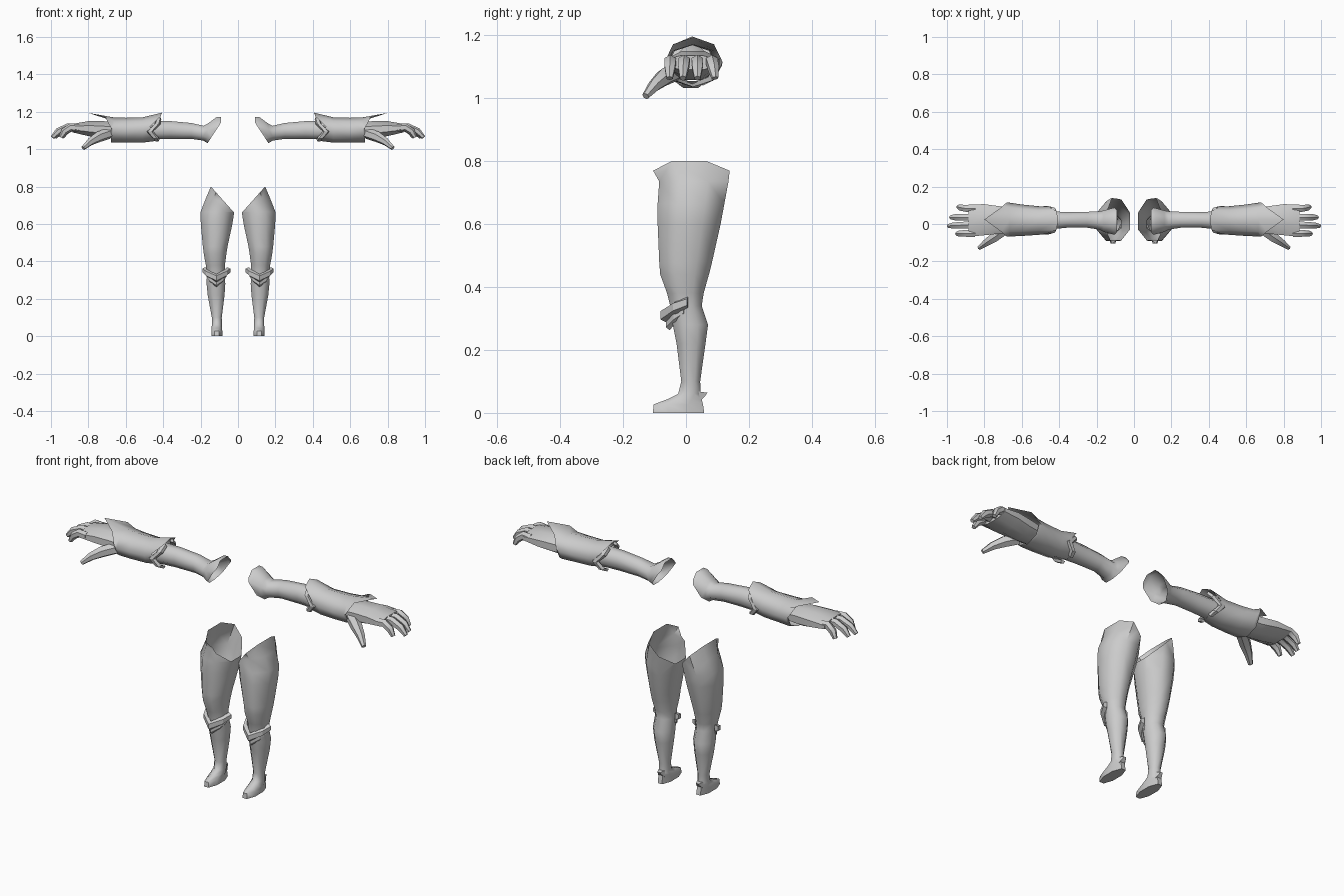
import bpy, bmesh, math
from mathutils import Vector

grey = bpy.data.materials.new("armour_grey")
grey.diffuse_color = (0.6, 0.6, 0.6, 1)


def loft(name, rings, cap_start=False, cap_end=False, cut=None, angle=55):
    """Skin a list of point rings, mirror the part to the other side."""
    bm = bmesh.new()
    rows = [[bm.verts.new(p) for p in ring] for ring in rings]
    n = len(rows[0])
    for a, b in zip(rows, rows[1:]):
        for i in range(n):
            j = (i + 1) % n
            bm.faces.new((a[i], a[j], b[j], b[i]))
    if cap_start:
        bm.faces.new(rows[0][::-1])
    if cap_end:
        bm.faces.new(rows[-1])
    if cut:
        bmesh.ops.bisect_plane(bm, geom=bm.verts[:] + bm.edges[:] + bm.faces[:], dist=1e-4,
                               plane_co=cut[0], plane_no=cut[1], clear_outer=True)
    bmesh.ops.recalc_face_normals(bm, faces=bm.faces)
    me = bpy.data.meshes.new(name)
    bm.to_mesh(me)
    bm.free()
    me.materials.append(grey)
    ob = bpy.data.objects.new(name, me)
    bpy.context.collection.objects.link(ob)
    bpy.ops.object.select_all(action='DESELECT')
    ob.select_set(True)
    bpy.context.view_layer.objects.active = ob
    bpy.ops.object.shade_smooth_by_angle(angle=math.radians(angle))
    ob.modifiers.new("Mirror", 'MIRROR')
    return ob


def octagon(lo0, hi0, lo1, hi1, flat):
    """Eight points filling a box; flat sides or corners touch the box."""
    turn, r = (math.pi / 8, 1 / math.cos(math.pi / 8)) if flat else (0, 1)
    return [((lo0 + hi0) / 2 + (hi0 - lo0) / 2 * r * math.cos(turn + k * math.pi / 4),
             (lo1 + hi1) / 2 + (hi1 - lo1) / 2 * r * math.sin(turn + k * math.pi / 4))
            for k in range(8)]


def leg_ring(z, x0, x1, y0, y1):
    return [(x, y, z) for x, y in octagon(x0, x1, y0, y1, True)]


def arm_ring(x, y0, y1, z0, z1, flat=True):
    return [(x, y, z) for y, z in octagon(y0, y1, z0, z1, flat)]


def tube(name, path, radii, sides=6, squash=1.0):
    """Tapered digit along a path."""
    pts = [Vector(p) for p in path]
    rings = []
    for i, p in enumerate(pts):
        d = (pts[min(i + 1, len(pts) - 1)] - pts[max(i - 1, 0)]).normalized()
        side = d.cross(Vector((0, 0, 1))).normalized()
        up = side.cross(d)
        rings.append([p + radii[i] * (side * math.cos(t) + up * squash * math.sin(t))
                      for t in (2 * math.pi * (k + 0.5) / sides for k in range(sides))])
    loft(name, rings, True, True)


def band(name, path, centre, axis, half, thick):
    """Bevelled strip following a path, facing away from a centre."""
    axis = Vector(axis)
    rings = []
    for p, h in zip(path, half):
        p = Vector(p)
        out = p - Vector(centre)
        out = (out - axis * out.dot(axis)).normalized()
        rings.append([p + axis * h - out * thick, p + axis * h * 0.6 + out * thick,
                      p - axis * h * 0.6 + out * thick, p - axis * h - out * thick])
    loft(name, rings, True, True, angle=30)


# Leg and foot, open at a slanted hip cut
leg = [(0.80, 0.02, 0.145, -0.122, 0.142), (0.735, 0.02, 0.173, -0.085, 0.135),
       (0.665, 0.02, 0.20, -0.09, 0.122), (0.60, 0.03, 0.199, -0.09, 0.11),
       (0.48, 0.056, 0.188, -0.085, 0.083), (0.44, 0.062, 0.183, -0.082, 0.073),
       (0.38, 0.07, 0.172, -0.06, 0.056), (0.34, 0.07, 0.166, -0.05, 0.05),
       (0.28, 0.068, 0.168, -0.042, 0.07), (0.22, 0.072, 0.162, -0.03, 0.062),
       (0.10, 0.087, 0.14, -0.015, 0.045), (0.06, 0.086, 0.14, -0.025, 0.047),
       (0.043, 0.085, 0.141, -0.06, 0.05), (0.027, 0.084, 0.142, -0.103, 0.054),
       (0.0, 0.083, 0.142, -0.105, 0.058)]
loft("leg", [leg_ring(*r) for r in leg], cap_end=True,
     cut=((0.02, 0, 0.66), (-1.12, 0, 1)))

# Knee guard: upper chevron and lower plate
knee = (0.116, 0.02, 0.3)
band("knee_band", [(0.05, 0.005, 0.352), (0.066, -0.035, 0.336), (0.116, -0.072, 0.31),
                   (0.166, -0.035, 0.336), (0.182, 0.005, 0.352)],
     knee, (0, 0, 1), (0.017, 0.02, 0.022, 0.02, 0.017), 0.009)
band("knee_plate", [(0.068, -0.005, 0.325), (0.082, -0.035, 0.308), (0.116, -0.058, 0.285),
                    (0.15, -0.035, 0.308), (0.164, -0.005, 0.325)],
     knee, (0, 0, 1), (0.014, 0.02, 0.022, 0.02, 0.014), 0.006)

# Heel spur
loft("heel_spur", [[(0.095, 0.04, 0.068), (0.131, 0.04, 0.068), (0.131, 0.045, 0.036), (0.095, 0.045, 0.036)],
                   [(0.105, 0.068, 0.064), (0.121, 0.068, 0.064), (0.121, 0.062, 0.055), (0.105, 0.062, 0.055)]],
     True, True, angle=30)

# Upper arm with flared, slanted shoulder opening
arm = [(0.092, -0.06, 0.09, 1.0, 1.172), (0.115, -0.055, 0.085, 1.015, 1.171),
       (0.163, -0.042, 0.072, 1.032, 1.136), (0.185, -0.03, 0.068, 1.046, 1.125),
       (0.25, -0.02, 0.065, 1.055, 1.14), (0.36, -0.02, 0.063, 1.055, 1.15),
       (0.46, -0.03, 0.07, 1.053, 1.15)]
loft("upper_arm", [arm_ring(*r) for r in arm], cut=((0.093, 0, 1.139), (-0.107, 0, -0.07)))

# Forearm guard with a pointed top at both ends (ring starts at +y, passes the top)
front_x = (0.46, 0.415, 0.405, 0.415, 0.47, 0.44, 0.43, 0.435)
back_x = (0.68, 0.71, 0.80, 0.71, 0.68, 0.68, 0.68, 0.68)
first = [(x, p[1], p[2]) for x, p in zip(front_x, arm_ring(0, -0.053, 0.092, 1.045, 1.196, False))]
last = [(x, p[1], p[2]) for x, p in zip(back_x, arm_ring(0, -0.068, 0.116, 1.036, 1.194, False))]
loft("forearm_guard", [first, arm_ring(0.51, -0.058, 0.095, 1.035, 1.17, False),
                       arm_ring(0.60, -0.064, 0.104, 1.035, 1.168, False),
                       arm_ring(0.665, -0.067, 0.114, 1.036, 1.17, False), last], angle=60)

# Elbow chevrons on the front and back of the arm
for label, s in (("front", -1), ("back", 1)):
    y = lambda d: 0.02 + s * d
    band("elbow_band_" + label, [(0.422, y(0.03), 1.165), (0.432, y(0.06), 1.135), (0.472, y(0.07), 1.095),
                                 (0.442, y(0.06), 1.06), (0.432, y(0.03), 1.046)],
         (0.44, 0.02, 1.1), (1, 0, 0), (0.012, 0.016, 0.018, 0.016, 0.012), 0.007)

# Hand
palm = [(0.64, -0.045, 0.085, 1.06, 1.14), (0.72, -0.052, 0.095, 1.058, 1.15),
        (0.80, -0.06, 0.106, 1.07, 1.15), (0.885, -0.068, 0.104, 1.09, 1.135)]
loft("palm", [arm_ring(*r) for r in palm], cap_end=True)
for name, yb, yt, reach in (("index_finger", -0.05, -0.052, 0.955), ("middle_finger", -0.006, -0.01, 1.0),
                            ("ring_finger", 0.036, 0.036, 0.988), ("little_finger", 0.082, 0.092, 0.948)):
    d = reach - 0.86
    tube(name, [(0.85, yb, 1.113), (0.86 + d * 0.35, yb, 1.117),
                (0.86 + d * 0.72, (yb + yt) / 2, 1.095), (reach - 0.008, yt, 1.063)],
         (0.021, 0.021, 0.019, 0.011))
tube("thumb", [(0.69, -0.03, 1.085), (0.745, -0.07, 1.066), (0.79, -0.1, 1.04), (0.828, -0.128, 1.006)],
     (0.03, 0.029, 0.021, 0.012))
